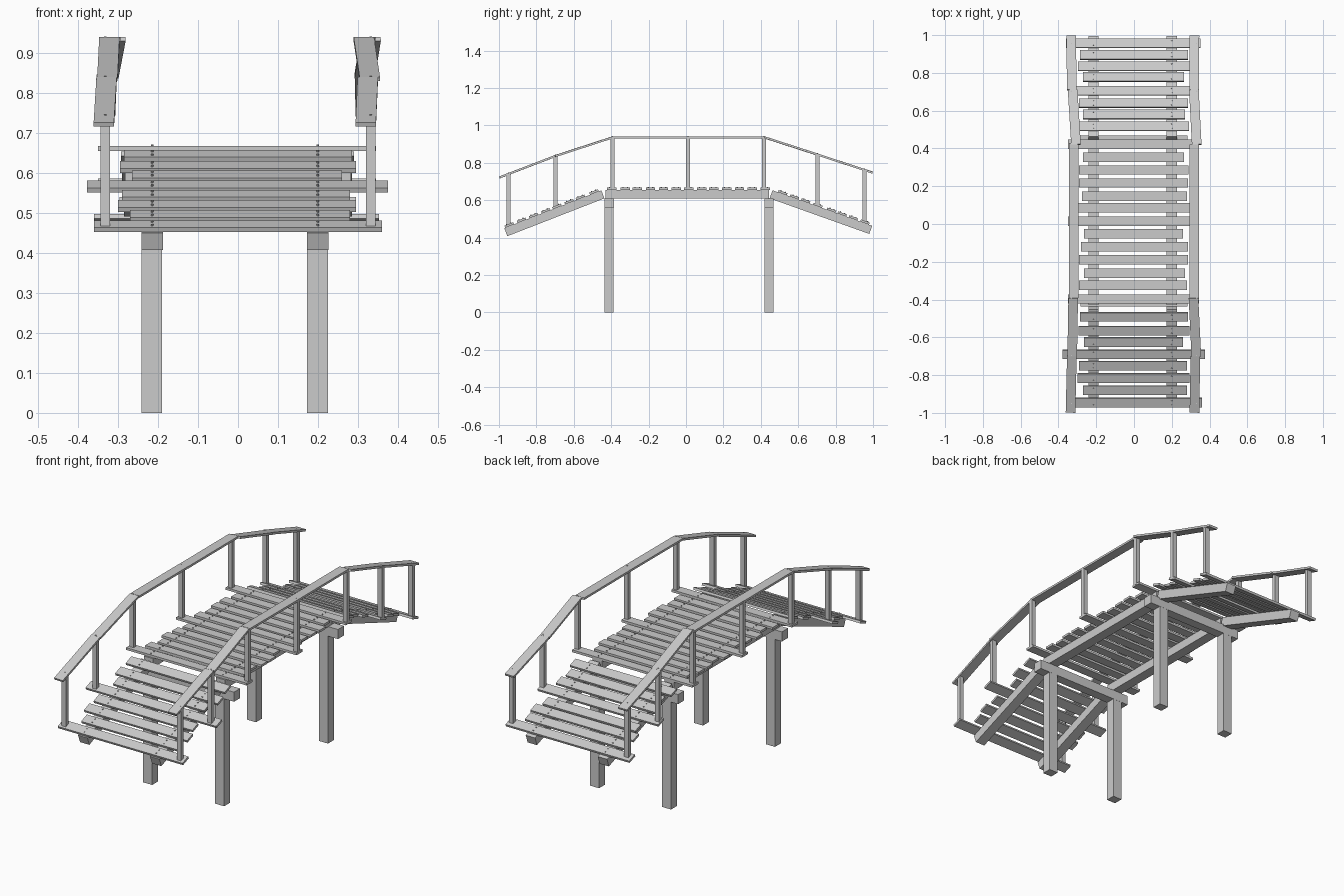
import bpy, math
from mathutils import Vector, Matrix

if "Cube" in bpy.data.objects:
    bpy.data.objects.remove(bpy.data.objects["Cube"])

# Outline box sizes are full dimensions; rotation is about x (slope) only
def box(name, center, size, slope=0.0):
    bpy.ops.mesh.primitive_cube_add(size=1, location=center, rotation=(slope, 0, 0))
    ob = bpy.context.object
    ob.name = name
    ob.scale = size
    return ob

BEAM_X = (-0.215, 0.2)
T = 0.046          # beam thickness
PT = 0.012         # plank thickness

# Underside lines of the three deck sections: (y0, z0, y1, z1)
SECTIONS = {
    "front_ramp": (-0.955, 0.408, -0.436, 0.610),
    "middle": (-0.43, 0.610, 0.445, 0.610),
    "back_ramp": (0.447, 0.610, 0.98, 0.420),
}
# Planks: (y, left x, right x)
PLANKS = {
    "front_ramp": [(-0.945, -.36, .36), (-.88, -.27, .28), (-.815, -.30, .295), (-.75, -.29, .28),
                   (-.69, -.378, .375), (-.625, -.265, .26), (-.565, -.295, .295), (-.492, -.285, .285)],
    "middle": [(-.397, -.35, .345), (-.325, -.29, .28), (-.26, -.265, .27), (-.19, -.29, .285),
               (-.12, -.28, .285), (-.052, -.265, .26), (.015, -.35, .345), (.085, -.295, .293),
               (.148, -.275, .28), (.217, -.29, .285), (.286, -.29, .288), (.354, -.27, .265),
               (.423, -.35, .343)],
    "back_ramp": [(.517, -.293, .29), (.58, -.27, .27), (.64, -.29, .285), (.705, -.35, .345),
                  (.778, -.27, .265), (.835, -.297, .295), (.895, -.285, .285), (.957, -.36, .353)],
}

def section_frame(key):
    y0, z0, y1, z1 = SECTIONS[key]
    return y0, z0, math.atan2(z1 - z0, y1 - y0), math.hypot(y1 - y0, z1 - z0)

def on_section(key, y, height):
    # point at depth y, lifted perpendicular to the section underside
    y0, z0, a, _ = section_frame(key)
    return z0 + (y - y0) * math.tan(a) + height / math.cos(a)

# Legs and cross beams
for label, y in (("front", -0.411), ("back", 0.444)):
    for side, x in zip(("left", "right"), BEAM_X):
        box(f"{label}_leg_{side}", (x - 0.001, y, 0.28), (0.052, 0.049, 0.56))
    box(f"{label}_cross_beam", (0, y, 0.585), (0.565, 0.05, 0.05))

# Nail heads
nail_mesh = None
def nail(loc, slope=0.0):
    global nail_mesh
    if nail_mesh is None:
        bpy.ops.mesh.primitive_cylinder_add(vertices=8, radius=0.003, depth=0.006)
        ob = bpy.context.object
        nail_mesh = ob.data
    else:
        ob = bpy.data.objects.new("nail", nail_mesh)
        bpy.context.collection.objects.link(ob)
    ob.name = "nail"
    ob.location = loc
    ob.rotation_euler = (slope, 0, 0)

# Deck beams, planks and plank nails
for key in SECTIONS:
    y0, z0, a, length = section_frame(key)
    along = Vector((0, math.cos(a), math.sin(a)))
    up = Vector((0, -math.sin(a), math.cos(a)))
    mid = Vector((0, y0, z0)) + along * length / 2 + up * T / 2
    for side, x in zip(("left", "right"), BEAM_X):
        box(f"{key}_beam_{side}", (x, mid.y, mid.z), (0.054, length, T), a)
    for y, xa, xb in PLANKS[key]:
        z = on_section(key, y, T + PT / 2)
        box(f"{key}_plank", ((xa + xb) / 2, y, z), (xb - xa, 0.05, PT), a)
        for x in BEAM_X:
            for s in (-0.012, 0.012):
                p = Vector((x, y, z)) + along * s + up * (PT / 2 + 0.001)
                nail(p, a)

# Handrail height line
RAIL = [(-0.997, 0.722), (-0.70, 0.836), (-0.393, 0.936), (0.01, 0.936),
        (0.42, 0.936), (0.71, 0.842), (0.997, 0.748)]
# Centre x at the start and end of each handrail board
RAIL_X = {
    "left": [(-.336, -.329), (-.327, -.322), (-.319, -.319), (-.318, -.319), (-.307, -.325), (-.329, -.333)],
    "right": [(.32, .325), (.33, .315), (.318, .319), (.319, .318), (.332, .317), (.318, .32)],
}

def board(name, p, q, width, thick):
    d = q - p
    ydir = d.normalized()
    xdir = ydir.cross(Vector((0, 0, 1))).normalized()
    rot = Matrix((xdir, ydir, xdir.cross(ydir))).transposed().to_4x4()
    ob = box(name, (0, 0, 0), (1, 1, 1))
    ob.matrix_world = (Matrix.Translation((p + q) / 2) @ rot
                       @ Matrix.Diagonal((width, d.length, thick, 1)))

def rail_z(y):
    for (ya, za), (yb, zb) in zip(RAIL, RAIL[1:]):
        if ya <= y <= yb:
            return za + (zb - za) * (y - ya) / (yb - ya)

# Handrail boards and posts on both sides
POSTS = [("front_ramp", -0.95), ("front_ramp", -0.697), ("middle", -0.393), ("middle", 0.01),
         ("middle", 0.418), ("back_ramp", 0.703), ("back_ramp", 0.955)]
for side, s in (("left", -1), ("right", 1)):
    for i, (xa, xb) in enumerate(RAIL_X[side]):
        p, q = RAIL[i], RAIL[i + 1]
        board(f"handrail_{side}", Vector((xa, *p)), Vector((xb, *q)), 0.051, 0.011)
    for key, y in POSTS:
        low, high = on_section(key, y, T + PT / 2), rail_z(y)
        box(f"rail_post_{side}", (s * 0.332, y, (low + high) / 2), (0.024, 0.021, high - low))
        nail((s * 0.332, y, high + 0.004))
